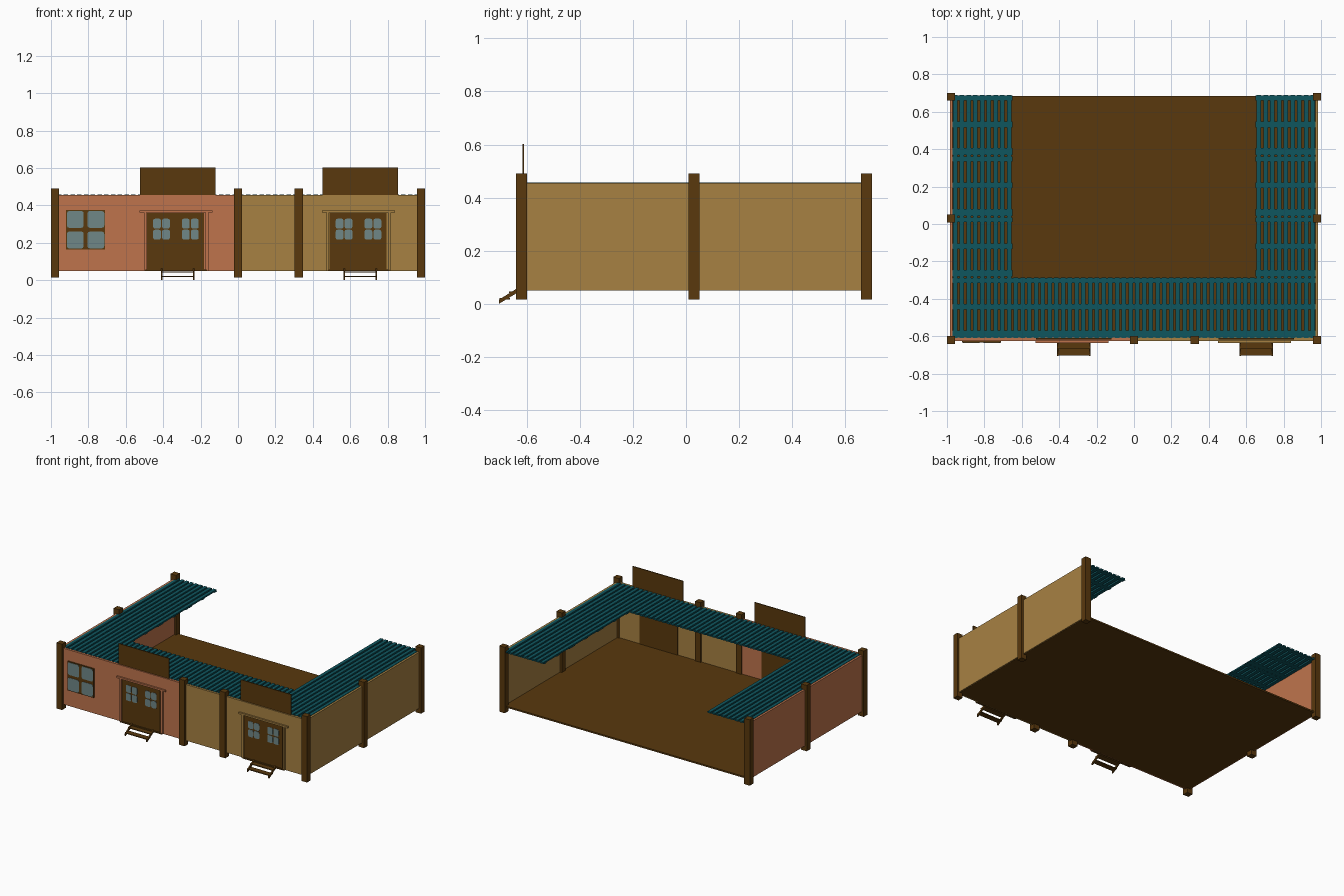
import bpy, bmesh

if "Cube" in bpy.data.objects:
    bpy.data.objects.remove(bpy.data.objects["Cube"])


def mat(name, c):
    m = bpy.data.materials.new(name)
    m.diffuse_color = (*c, 1)
    m.use_nodes = True
    m.node_tree.nodes["Principled BSDF"].inputs["Base Color"].default_value = m.diffuse_color
    return m


SALMON = mat("salmon plaster", (0.52, 0.175, 0.073))
TAN = mat("tan plaster", (0.386, 0.22, 0.055))
WOOD = mat("dark brown wood", (0.10, 0.04, 0.004))
TEAL = mat("teal roof", (0.0045, 0.092, 0.113))
GLASS = mat("grey blue glass", (0.163, 0.242, 0.242))


def boxes(name, items, material, round_y=0):
    """One object from boxes (x0, x1, y0, y1, z0, z1); round_y softens corners seen from the front."""
    bm = bmesh.new()
    for x0, x1, y0, y1, z0, z1 in items:
        vs = bmesh.ops.create_cube(bm, size=1)["verts"]
        for v in vs:
            v.co = (x1 if v.co.x > 0 else x0, y1 if v.co.y > 0 else y0, z1 if v.co.z > 0 else z0)
    if round_y:
        edges = [e for e in bm.edges if abs(e.verts[0].co.y - e.verts[1].co.y) > 1e-5]
        bmesh.ops.bevel(bm, geom=edges, offset=round_y, segments=2, profile=0.5, affect='EDGES')
    me = bpy.data.meshes.new(name)
    bm.to_mesh(me)
    bm.free()
    me.materials.append(material)
    ob = bpy.data.objects.new(name, me)
    bpy.context.collection.objects.link(ob)
    return ob


def prism(name, profile, spans, material):
    """Extrude a (y, z) profile along each x span."""
    bm = bmesh.new()
    for x0, x1 in spans:
        f = bm.faces.new([bm.verts.new((x0, y, z)) for y, z in profile])
        r = bmesh.ops.extrude_face_region(bm, geom=[f])
        for v in r["geom"]:
            if isinstance(v, bmesh.types.BMVert):
                v.co.x = x1
    bmesh.ops.recalc_face_normals(bm, faces=bm.faces)
    me = bpy.data.meshes.new(name)
    bm.to_mesh(me)
    bm.free()
    me.materials.append(material)
    bpy.context.collection.objects.link(bpy.data.objects.new(name, me))


# floor
boxes("floor", [(-0.978, 0.978, -0.615, 0.684, 0.049, 0.06)], WOOD)

# walls
Z0, Z1 = 0.05, 0.455
boxes("left_front_wall", [(-0.978, 0.0, -0.625, -0.608, Z0, Z1)], SALMON)
boxes("right_front_wall", [(0.0, 0.978, -0.625, -0.608, Z0, Z1)], TAN)
boxes("left_side_wall", [(-0.985, -0.97, -0.62, 0.68, Z0, Z1)], SALMON)
boxes("right_side_wall", [(0.97, 0.985, -0.62, 0.68, Z0, Z1)], TAN)

# posts
spots = [(s * 0.978, y) for s in (-1, 1) for y in (-0.62, 0.03, 0.68)]
spots += [(0.0, -0.62), (0.325, -0.62)]
boxes("posts", [(x - 0.022, x + 0.022, y - 0.021, y + 0.021, 0.015, 0.49) for x, y in spots], WOOD)

# roof of square slotted tiles: slats along y joined by cross bands
T, N = 0.325, 9
slats, bands = [], []
for i in range(6):
    for j in range(4):
        if 0 < i < 5 and j > 0:
            continue
        x, y = -0.975 + i * T, -0.61 + j * T
        p = T / N
        for k in range(N):
            slats.append((x + k * p + 0.006, x + (k + 1) * p - 0.006, y, y + T, 0.446, 0.457))
        for a, b in ((0.004, 0.04), (0.152, 0.182), (0.295, 0.321)):
            bands.append((x, x + T, y + a, y + b, 0.446, 0.450))
boxes("roof_slats", slats, TEAL)
boxes("roof_bands", bands, TEAL)


def panes(cx, cz, half_w, half_h, bar, y):
    """Two by two window panes as thin plates."""
    out = []
    for sx in (-1, 1):
        for sz in (-1, 1):
            xs = sorted((cx + sx * bar, cx + sx * half_w))
            zs = sorted((cz + sz * bar, cz + sz * half_h))
            out.append((*xs, y - 0.002, y + 0.002, *zs))
    return out


# large front window
boxes("window_frame", [(-0.92, -0.71, -0.633, -0.62, 0.165, 0.375)], WOOD)
boxes("window_panes", panes(-0.815, 0.27, 0.1, 0.1, 0.01, -0.633), GLASS, 0.012)

# entrances: door, frame, threshold, sign board, steps
for side, cx, wall in (("left", -0.331, SALMON), ("right", 0.645, TAN)):
    boxes(side + "_door", [(cx - 0.155, cx + 0.15, -0.629, -0.604, 0.055, 0.36)], WOOD)
    glass = []
    for d in (-0.078, 0.076):
        glass += panes(cx + d, 0.273, 0.045, 0.056, 0.003, -0.629)
    boxes(side + "_door_panes", glass, GLASS, 0.01)
    boxes(side + "_door_frame", [
        (cx - 0.195, cx + 0.195, -0.637, -0.62, 0.361, 0.373),
        (cx - 0.172, cx - 0.158, -0.634, -0.62, 0.05, 0.361),
        (cx + 0.158, cx + 0.172, -0.634, -0.62, 0.05, 0.361)], wall)
    boxes(side + "_threshold", [(cx - 0.165, cx + 0.165, -0.636, -0.62, 0.048, 0.056)], WOOD)
    sx = cx + 0.009
    boxes(side + "_sign_board", [(sx - 0.202, sx + 0.202, -0.617, -0.61, 0.45, 0.602)], WOOD)
    prism(side + "_step_stringers",
          [(-0.705, 0.0), (-0.705, 0.015), (-0.63, 0.062), (-0.63, 0.045)],
          [(sx - 0.09, sx - 0.081), (sx + 0.081, sx + 0.09)], WOOD)
    boxes(side + "_step_treads", [
        (sx - 0.09, sx + 0.09, -0.703, -0.664, 0.016, 0.022),
        (sx - 0.09, sx + 0.09, -0.668, -0.625, 0.041, 0.047)], WOOD)
